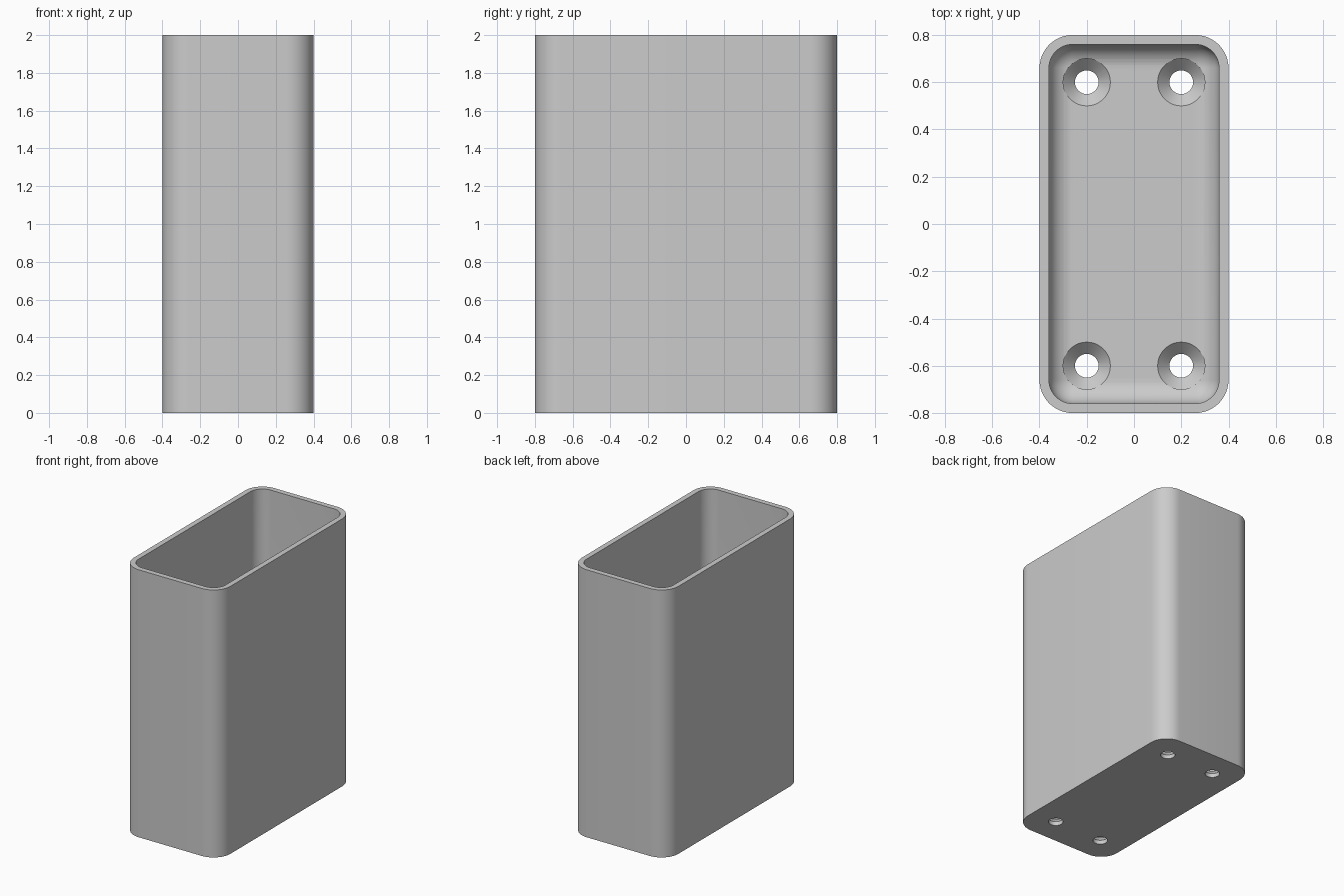
import bpy, bmesh
from math import sin, cos, pi, radians

if "Cube" in bpy.data.objects:
    bpy.data.objects.remove(bpy.data.objects["Cube"], do_unlink=True)

HALF_X, HALF_Y, HEIGHT = 0.4, 0.8, 2.0
WALL, FLOOR = 0.04, 0.08
OUTER_R, FILLET = 0.14, 0.1
SEGS = 12

grey = bpy.data.materials.new("light_grey")
grey.use_nodes = True
colour = (0.6, 0.6, 0.6, 1)
grey.diffuse_color = colour
grey.node_tree.nodes["Principled BSDF"].inputs["Base Color"].default_value = colour


def rounded_rect(inset, z):
    """Ring of points round a rounded rectangle inset from the outer wall."""
    r = max(OUTER_R - inset, 0)
    cx, cy = HALF_X - inset - r, HALF_Y - inset - r
    corners = [(cx, cy), (-cx, cy), (-cx, -cy), (cx, -cy)]
    return [(x + r * cos(a), y + r * sin(a), z)
            for q, (x, y) in enumerate(corners)
            for a in [(q + i / SEGS) * pi / 2 for i in range(SEGS + 1)]]


def circle(x, y, r, z, n=48):
    return [(x + r * cos(2 * pi * i / n), y + r * sin(2 * pi * i / n), z)
            for i in range(n)]


def loft(bm, rings):
    """Skin a stack of rings and cap both ends."""
    loops = [[bm.verts.new(p) for p in ring] for ring in rings]
    n = len(loops[0])
    for a, b in zip(loops, loops[1:]):
        for i in range(n):
            j = (i + 1) % n
            bm.faces.new((a[i], a[j], b[j], b[i]))
    bm.faces.new(loops[0][::-1])
    bm.faces.new(loops[-1])


def make_object(name, bm):
    bmesh.ops.remove_doubles(bm, verts=bm.verts[:], dist=1e-5)
    bmesh.ops.recalc_face_normals(bm, faces=bm.faces[:])
    mesh = bpy.data.meshes.new(name)
    bm.to_mesh(mesh)
    bm.free()
    mesh.materials.append(grey)
    obj = bpy.data.objects.new(name, mesh)
    bpy.context.collection.objects.link(obj)
    return obj


# Open box: outer wall, flat rim, inner wall, filleted floor
rings = [rounded_rect(0, 0), rounded_rect(0, HEIGHT), rounded_rect(WALL, HEIGHT)]
for i in range(SEGS + 1):
    a = i / SEGS * pi / 2
    rings.append(rounded_rect(WALL + FILLET * (1 - cos(a)),
                              FLOOR + FILLET * (1 - sin(a))))
bm = bmesh.new()
loft(bm, rings)
box = make_object("open_box", bm)

# Countersunk screw holes in the floor
bm = bmesh.new()
for x in (-0.2, 0.2):
    for y in (-0.6, 0.6):
        profile = [(0.05, -0.1), (0.05, 0.03), (0.1, FLOOR), (0.1, 0.3)]
        loft(bm, [circle(x, y, r, z) for r, z in profile])
cutter = make_object("screw_hole_cutter", bm)
cutter.hide_render = True

cut = box.modifiers.new("screw_holes", 'BOOLEAN')
cut.operation = 'DIFFERENCE'
cut.solver = 'EXACT'
cut.object = cutter

bpy.ops.object.select_all(action='DESELECT')
box.select_set(True)
bpy.context.view_layer.objects.active = box
bpy.ops.object.modifier_apply(modifier=cut.name)
bpy.data.objects.remove(cutter, do_unlink=True)
bpy.ops.object.shade_smooth_by_angle(angle=radians(30))
